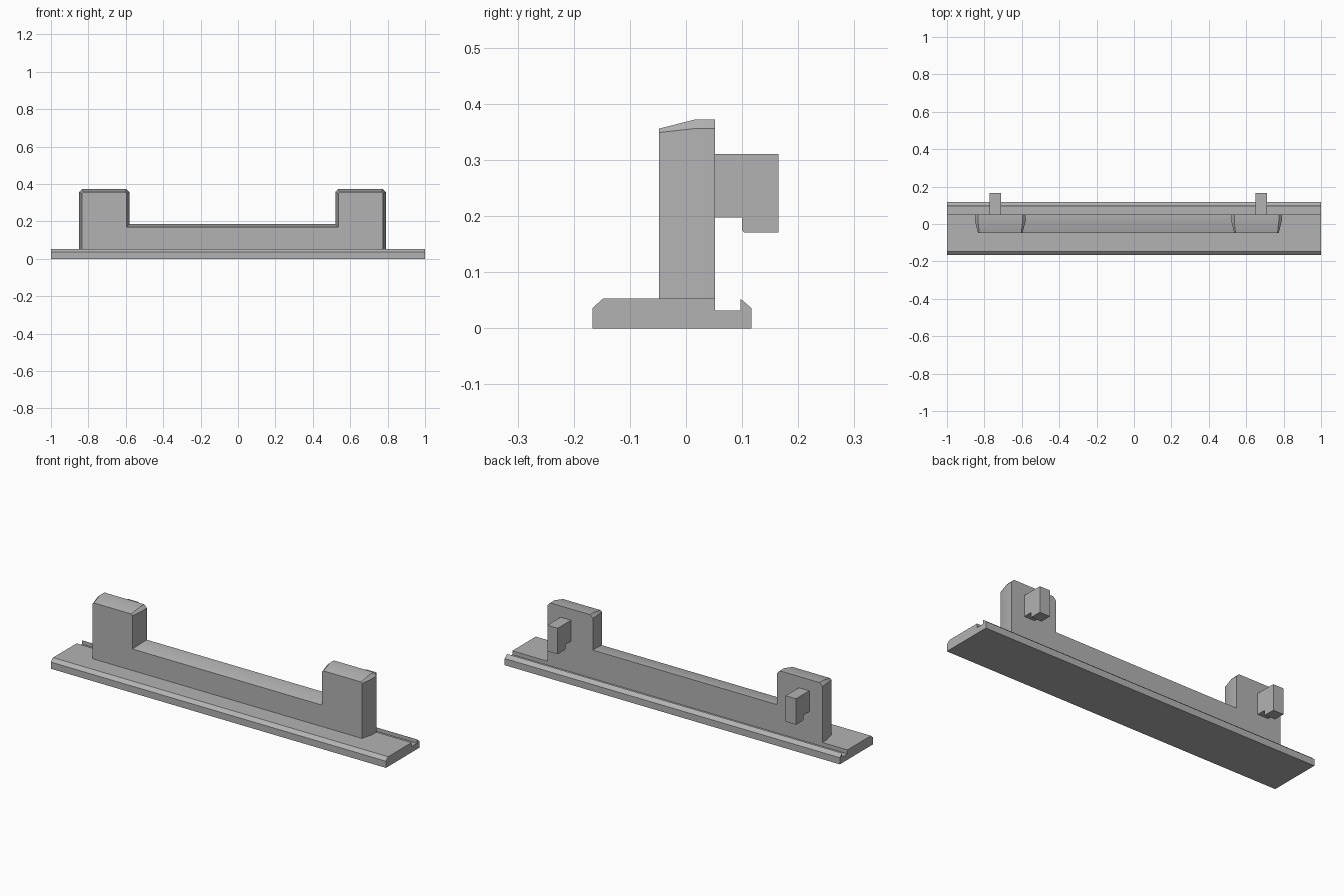
import bpy, bmesh, math

cube = bpy.data.objects.get("Cube")
if cube:
    bpy.data.objects.remove(cube, do_unlink=True)

grey = bpy.data.materials.new("light grey")
grey.use_nodes = True
colour = (0.45, 0.45, 0.45, 1)
grey.diffuse_color = colour
grey.node_tree.nodes["Principled BSDF"].inputs["Base Color"].default_value = colour


def loft(name, sections):
    """Skin a closed solid through matching point loops."""
    bm = bmesh.new()
    loops = [[bm.verts.new(p) for p in s] for s in sections]
    for a, b in zip(loops, loops[1:]):
        for i in range(len(a)):
            j = (i + 1) % len(a)
            bm.faces.new((a[i], a[j], b[j], b[i]))
    bm.faces.new(loops[0][::-1])
    bm.faces.new(loops[-1])
    bmesh.ops.recalc_face_normals(bm, faces=bm.faces[:])
    mesh = bpy.data.meshes.new(name)
    bm.to_mesh(mesh)
    bm.free()
    mesh.materials.append(grey)
    obj = bpy.data.objects.new(name, mesh)
    bpy.context.collection.objects.link(obj)
    bpy.ops.object.select_all(action="DESELECT")
    obj.select_set(True)
    bpy.context.view_layer.objects.active = obj
    bpy.ops.object.shade_smooth_by_angle(angle=math.radians(25))
    return obj


def extrude_x(name, profile, x0, x1):
    return loft(name, [[(x, y, z) for y, z in profile] for x in (x0, x1)])


# Base plate with bevelled long edges and a rear groove
extrude_x("base_plate", [
    (-0.167, 0), (0.117, 0), (0.117, 0.036), (0.097, 0.053),
    (0.097, 0.032), (0.052, 0.032), (0.052, 0.053),
    (-0.148, 0.053), (-0.167, 0.036)], -1, 1)

CENTRE = -0.03


def body_outline(y, inset, chamfer):
    """U-shaped outline, pulled in by inset with chamfered tower corners."""
    outer, inner = 0.82 - inset, 0.55 + inset
    top, rail = 0.372 - inset, 0.185 - inset
    half = [(outer, 0.053), (outer, top - chamfer), (outer - chamfer, top),
            (inner + chamfer, top), (inner, top - chamfer), (inner, rail)]
    points = half + [(-x, z) for x, z in reversed(half)]
    return [(CENTRE + x, y, z) for x, z in points]


# Upright body: two towers joined by a low rail, tapering to the front
loft("upright_body", [body_outline(0.052, 0, 0.016),
                      body_outline(0.015, 0, 0.016),
                      body_outline(-0.048, 0.016, 0.007)])

# Rear hooks, one behind each tower
hook = [(0.052, 0.311), (0.165, 0.311), (0.165, 0.171), (0.104, 0.171),
        (0.1, 0.175), (0.1, 0.198), (0.052, 0.198)]
for name, side in (("left_hook", 1), ("right_hook", -1)):
    x = CENTRE + side * 0.711
    extrude_x(name, hook, x - 0.031, x + 0.031)
